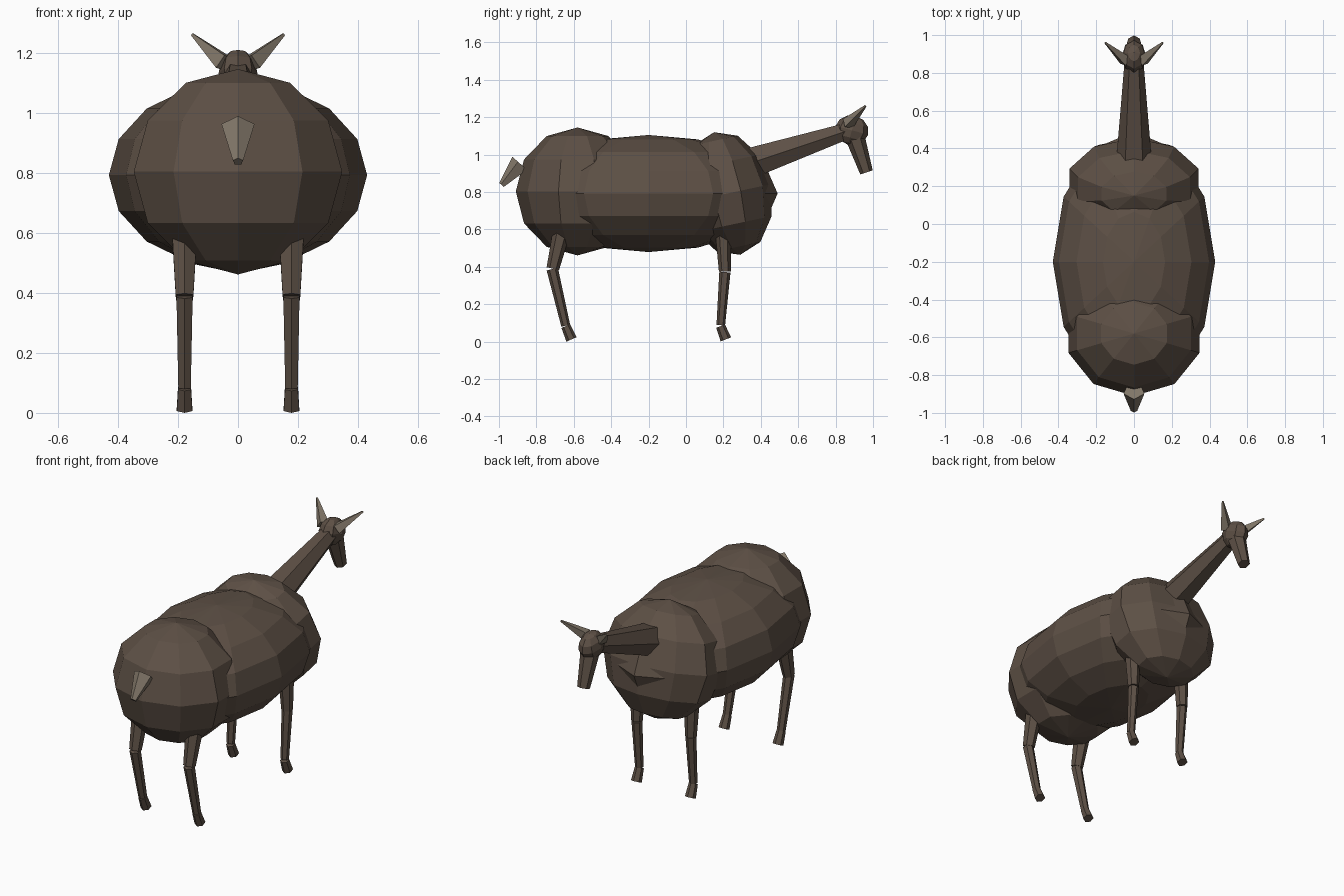
import bpy, bmesh, math
from mathutils import Vector, Matrix

if "Cube" in bpy.data.objects:
    bpy.data.objects.remove(bpy.data.objects["Cube"])


def material(name, rgb):
    m = bpy.data.materials.new(name)
    m.diffuse_color = (*rgb, 1)
    m.use_nodes = True
    m.node_tree.nodes["Principled BSDF"].inputs["Base Color"].default_value = m.diffuse_color
    return m


brown = material("brown_coat", (0.11, 0.08, 0.06))
pale = material("pale_coat", (0.23, 0.19, 0.145))


def finish(name, bm, mat):
    mesh = bpy.data.meshes.new(name)
    bm.to_mesh(mesh)
    bm.free()
    mesh.materials.append(mat)
    ob = bpy.data.objects.new(name, mesh)
    bpy.context.collection.objects.link(ob)
    return ob


def ball(name, loc, radii, segs, rings, tilt=0):
    bm = bmesh.new()
    bmesh.ops.create_uvsphere(bm, u_segments=segs, v_segments=rings, radius=1)
    bm.transform(Matrix.Translation(loc) @ Matrix.Rotation(math.radians(tilt), 4, 'X')
                 @ Matrix.Diagonal((*radii, 1)))
    return finish(name, bm, brown)


def taper(name, a, b, r1, r2, sides=6, spin=0, mat=brown):
    # faceted tapered limb running from point a to point b
    a, b = Vector(a), Vector(b)
    z = (b - a).normalized()
    y = z.cross(Vector((1, 0, 0))).normalized()
    x = y.cross(z)
    bm = bmesh.new()
    bmesh.ops.create_cone(bm, cap_ends=True, segments=sides, radius1=r1, radius2=r2,
                          depth=(b - a).length)
    rot = Matrix((x, y, z)).transposed().to_4x4()
    bm.transform(Matrix.Translation((a + b) / 2) @ rot
                 @ Matrix.Rotation(math.radians(spin), 4, 'Z'))
    return finish(name, bm, mat)


# Torso: rump, belly and chest
ball("rump", (0, -0.58, 0.803), (0.365, 0.33, 0.342), 10, 6)
ball("belly", (0, -0.2, 0.792), (0.43, 0.69, 0.313), 12, 8)
ball("chest", (0, 0.22, 0.792), (0.36, 0.24, 0.335), 10, 6, 12)

# Neck, head and muzzle
taper("neck", (0, 0.36, 0.96), (0, 0.86, 1.126), 0.092, 0.05, 6, 30)
ball("head", (0, 0.887, 1.13), (0.065, 0.09, 0.08), 8, 6, -15)
taper("muzzle", (0, 0.905, 1.09), (0, 0.965, 0.905), 0.052, 0.035, 6)

# Tail
taper("tail", (0, -0.885, 0.95), (0, -0.985, 0.837), 0.058, 0.018, 5, 0, pale)

# Legs: (y, z, radius) of each segment's upper and lower ends
legs = {
    "rear": [("thigh", (-0.655, 0.63, 0.050), (-0.712, 0.39, 0.034)),
             ("shank", (-0.715, 0.388, 0.031), (-0.643, 0.085, 0.024)),
             ("hoof", (-0.643, 0.083, 0.025), (-0.612, 0.012, 0.030))],
    "front": [("thigh", (0.198, 0.62, 0.045), (0.208, 0.375, 0.032)),
              ("shank", (0.208, 0.372, 0.030), (0.186, 0.088, 0.023)),
              ("hoof", (0.185, 0.083, 0.025), (0.213, 0.012, 0.030))],
}
for side, s in (("left", -1), ("right", 1)):
    for end, parts in legs.items():
        for part, (y1, z1, r1), (y2, z2, r2) in parts:
            taper(f"{end}_{part}_{side}", (s * 0.178, y1, z1), (s * 0.178, y2, z2), r1, r2)
    # Ears
    taper(f"ear_{side}", (s * 0.045, 0.865, 1.165), (s * 0.152, 0.96, 1.26),
          0.036, 0.006, 4, 0, pale)
